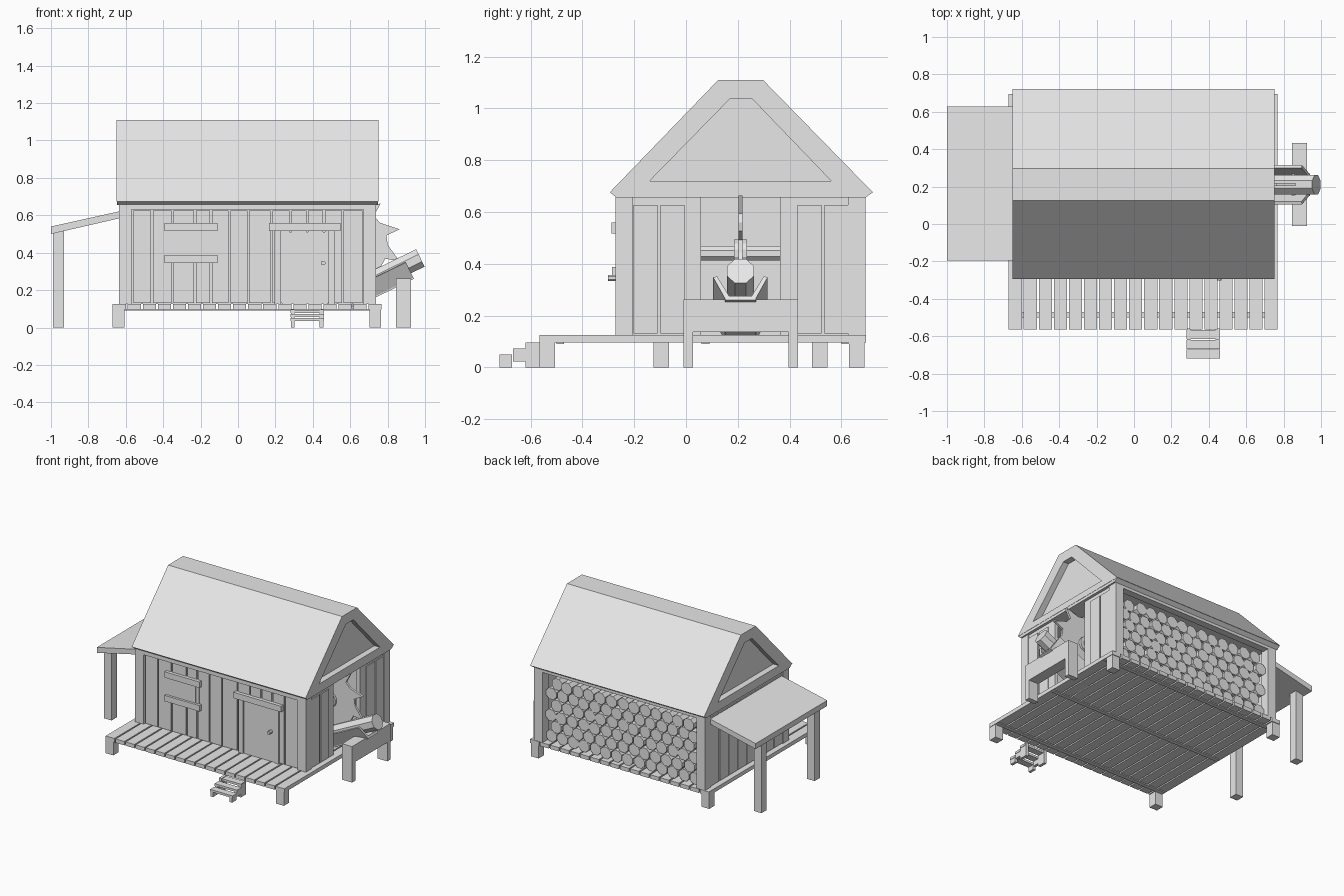
import bpy, bmesh, math, random
from mathutils import Vector, Matrix

random.seed(4)
if "Cube" in bpy.data.objects:
    bpy.data.objects.remove(bpy.data.objects["Cube"])

grey = bpy.data.materials.new("plain grey")
grey.use_nodes = True
grey.diffuse_color = (0.8, 0.8, 0.8, 1)
grey.node_tree.nodes["Principled BSDF"].inputs["Base Color"].default_value = (0.8, 0.8, 0.8, 1)


def finish(name, bm):
    bmesh.ops.recalc_face_normals(bm, faces=bm.faces)
    mesh = bpy.data.meshes.new(name)
    bm.to_mesh(mesh)
    bm.free()
    mesh.materials.append(grey)
    ob = bpy.data.objects.new(name, mesh)
    bpy.context.collection.objects.link(ob)
    return ob


def box(name, x, y, z):
    """Box from (low, high) pairs."""
    bm = bmesh.new()
    bmesh.ops.create_cube(bm, size=1)
    for v in bm.verts:
        v.co = [lo + (c + 0.5) * (hi - lo) for c, (lo, hi) in zip(v.co, (x, y, z))]
    return finish(name, bm)


def prism(name, pts, lo, hi, axis="x"):
    """Outline in the plane across the axis, extruded from lo to hi."""
    place = (lambda p, d: (d, p[0], p[1])) if axis == "x" else (lambda p, d: (p[0], d, p[1]))
    bm = bmesh.new()
    face = bm.faces.new([bm.verts.new(place(p, lo)) for p in pts])
    new = bmesh.ops.extrude_face_region(bm, geom=[face])["geom"]
    move = Vector(place((0, 0), hi - lo))
    bmesh.ops.translate(bm, vec=move, verts=[g for g in new if isinstance(g, bmesh.types.BMVert)])
    return finish(name, bm)


def rod(name, a, b, radius, sides=8):
    a, b = Vector(a), Vector(b)
    bm = bmesh.new()
    turn = (b - a).to_track_quat("Z", "Y").to_matrix().to_4x4()
    spin = Matrix.Rotation(math.pi / sides, 4, "Z")
    bmesh.ops.create_cone(bm, cap_ends=True, segments=sides, radius1=radius, radius2=radius,
                          depth=(b - a).length, matrix=Matrix.Translation((a + b) / 2) @ turn @ spin)
    return finish(name, bm)


# Deck planks and feet
pitch = 0.0805
for i in range(18):
    x = -0.67 + i * pitch
    box("deck_plank", (x, x + 0.07), (-0.565, 0.695), (0.097, 0.125))
for x in (-0.67, 0.703):
    for y in (-0.565, 0.63):
        box("deck_foot", (x, x + 0.062), (y, y + 0.06), (0, 0.1))
for y in (-0.5, 0.06, 0.6):
    box("deck_joist", (-0.66, 0.76), (y, y + 0.03), (0.09, 0.1))

# Entry steps
for i in range(3):
    y, top = -0.72 + i * 0.052, 0.05 + i * 0.022
    box("step_tread", (0.28, 0.46), (y, y + 0.049), (top - 0.016, top))
    for x in (0.283, 0.437):
        box("step_side", (x, x + 0.02), (y, y + 0.049), (0 if i < 1 else top - 0.05, top - 0.01))
for x in (0.283, 0.437):
    box("step_support", (x, x + 0.02), (-0.62, -0.56), (0, 0.097))

# Corner posts and top beams
for x in (-0.637, 0.67):
    for y in (-0.272, 0.625):
        box("corner_post", (x, x + 0.067), (y, y + 0.067), (0.125, 0.66))
box("front_beam", (-0.637, 0.737), (-0.272, -0.22), (0.63, 0.66))
box("back_beam", (-0.637, 0.737), (0.64, 0.692), (0.635, 0.66))

# Front wall with upright boards
box("front_wall", (-0.6, 0.7), (-0.25, -0.225), (0.125, 0.65))
edges = [-0.565, -0.46, -0.35, -0.23, -0.145, -0.045, 0.055, 0.18, 0.28, 0.37, 0.46, 0.56, 0.67]
for a, b in zip(edges, edges[1:]):
    box("front_board", (a + 0.005, b - 0.005), (-0.262, -0.24), (0.13, 0.627))

# Window with shutter panel and sills
box("window_panel", (-0.39, -0.125), (-0.268, -0.24), (0.38, 0.525))
box("window_inner_panel", (-0.375, -0.15), (-0.272, -0.24), (0.392, 0.512))
for z in (0.345, 0.517):
    box("window_sill", (-0.392, -0.11), (-0.285, -0.24), (z, z + 0.043))

# Door, frame and knob
for x in (0.195, 0.483):
    box("door_jamb", (x, x + 0.035), (-0.272, -0.24), (0.125, 0.517))
box("door", (0.235, 0.48), (-0.268, -0.24), (0.127, 0.51))
box("door_header", (0.165, 0.548), (-0.287, -0.24), (0.517, 0.56))
rod("door_knob", (0.455, -0.26, 0.345), (0.455, -0.302, 0.345), 0.013)

# Right wall, open in the middle
for lo, hi, first in ((-0.26, 0.058, -0.203), (0.363, 0.68, 0.43)):
    box("right_wall", (0.7, 0.728), (lo, hi), (0.125, 0.66))
    for i in range(2):
        y = first + i * 0.105
        box("right_board", (0.71, 0.735), (y, y + 0.093), (0.13, 0.627))

# Left wall
box("left_wall", (-0.628, -0.6), (-0.26, 0.68), (0.125, 0.66))
for i in range(8):
    y = -0.203 + i * 0.104
    box("left_board", (-0.635, -0.61), (y, y + 0.094), (0.13, 0.627))

# Wall behind the log stack
box("store_wall", (-0.6, 0.7), (0.4, 0.42), (0.125, 0.66))

# Stacked logs
radius = 0.0445
for row in range(6):
    count = 14 - row % 2
    for i in range(count):
        x = 0.05 + (i - (count - 1) / 2) * radius * 2
        z = 0.169 + row * radius * 1.73
        rod("stacked_log", (x, 0.42, z), (x, 0.66 + random.uniform(-0.012, 0.008), z), radius)

# Roof with recessed gables
roof = prism("roof", [(-0.295, 0.675), (0.125, 1.11), (0.297, 1.11), (0.722, 0.675)], -0.65, 0.75)
for lo, hi in ((-0.7, -0.605), (0.705, 0.8)):
    cutter = prism("gable_cutter", [(-0.14, 0.72), (0.17, 1.037), (0.255, 1.037), (0.56, 0.72)], lo, hi)
    cutter.hide_render = True
    cutter.hide_set(True)
    cut = roof.modifiers.new("gable", "BOOLEAN")
    cut.operation, cut.solver, cut.object = "DIFFERENCE", "EXACT", cutter
prism("roof_eave", [(-0.293, 0.675), (0.72, 0.675), (0.692, 0.655), (-0.268, 0.655)], -0.648, 0.748)

# Side awning and its posts
prism("awning", [(-1, 0.5), (-1, 0.54), (-0.63, 0.622), (-0.63, 0.585)], -0.195, 0.628, "y")
for y in (-0.125, 0.487):
    box("awning_post", (-0.99, -0.93), (y, y + 0.06), (0, 0.515))

# Saw blade, teeth and axle
cx, cz, mid = 0.6, 0.44, 0.21


def polar(r, degrees):
    return cx + r * math.cos(math.radians(degrees)), cz + r * math.sin(math.radians(degrees))


rod("saw_blade", (cx, mid - 0.008, cz), (cx, mid + 0.008, cz), 0.2, 30)
rod("saw_hub", (cx, mid - 0.025, cz), (cx, mid + 0.025, cz), 0.055, 12)
for i in range(10):
    turn = i * 36 + 18
    prism("saw_tooth", [polar(0.185, turn - 4), polar(0.277, turn), polar(0.185, turn + 26)],
          mid - 0.008, mid + 0.008, "y")
rod("saw_axle", (cx, -0.23, cz), (cx, 0.41, cz), 0.03)

# Sloping trough with a log
slope = math.radians(26)
top = Vector((0.975, mid, 0.372))
along = Vector((math.cos(slope), 0, math.sin(slope)))
rod("sawn_log", top - along * 0.47, top, 0.056)
tilt = Matrix.Translation(top) @ Matrix.Rotation(-slope, 4, "Y")
for s in (-1, 1):
    side = prism("trough_side", [(s * 0.04, -0.075), (s * 0.06, -0.078), (s * 0.105, 0.012), (s * 0.09, 0.016)],
                 -0.45, -0.08)
    side.data.transform(tilt)
base = box("trough_base", (-0.45, -0.08), (-0.06, 0.06), (-0.085, -0.068))
base.data.transform(tilt)

# Trestle under the trough
box("trestle_beam", (0.845, 0.925), (-0.01, 0.432), (0.137, 0.262))
for y in (-0.01, 0.395):
    box("trestle_leg", (0.845, 0.925), (y, y + 0.037), (0, 0.14))
